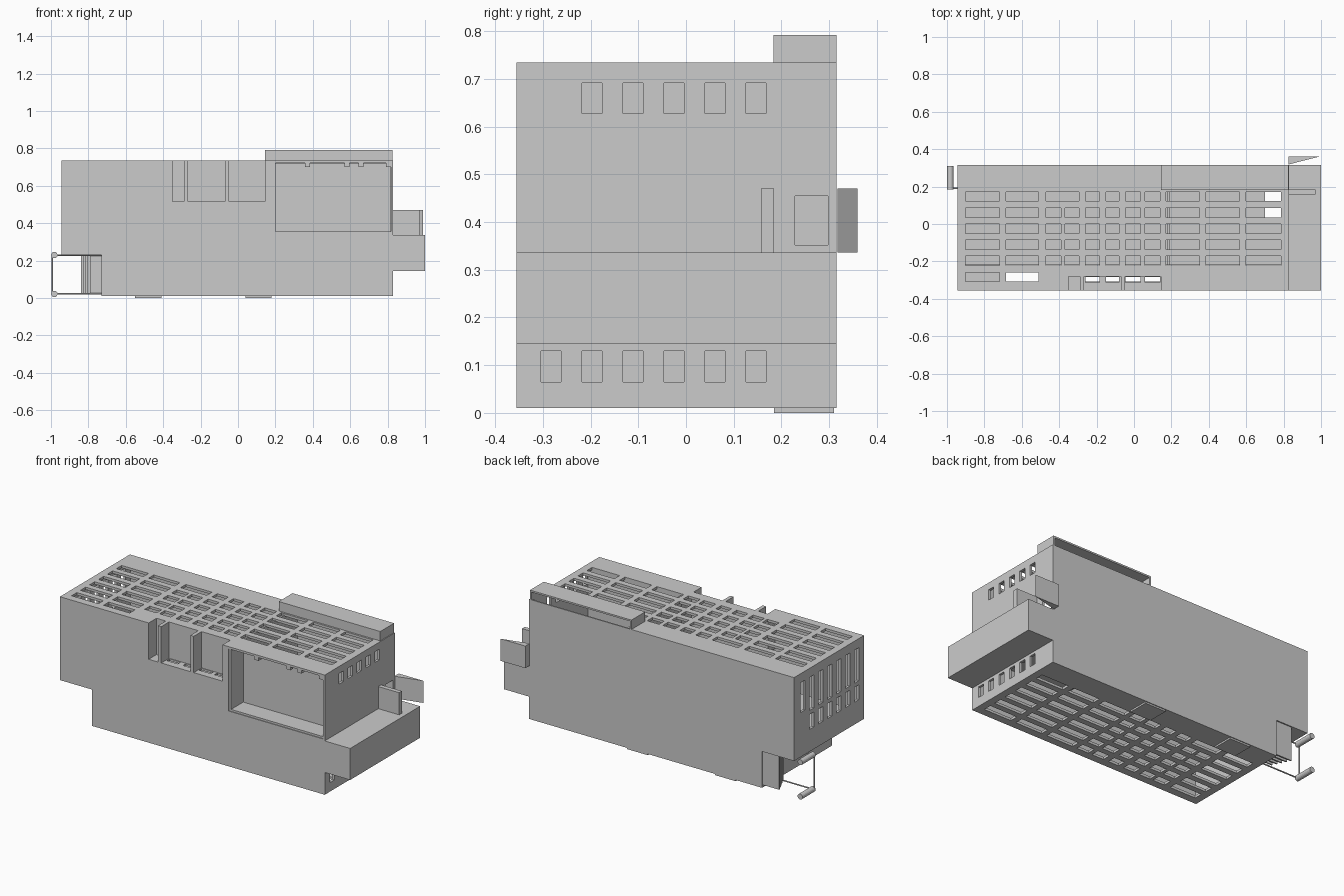
import bpy, bmesh, math
from mathutils import Vector, Matrix

if "Cube" in bpy.data.objects:
    bpy.data.objects.remove(bpy.data.objects["Cube"])

GREY = (0.6, 0.6, 0.6, 1)
mat = bpy.data.materials.new("plain grey")
mat.use_nodes = True
mat.diffuse_color = GREY
mat.node_tree.nodes["Principled BSDF"].inputs["Base Color"].default_value = GREY


def finish(name, bm):
    bmesh.ops.recalc_face_normals(bm, faces=bm.faces)
    me = bpy.data.meshes.new(name)
    bm.to_mesh(me)
    bm.free()
    me.materials.append(mat)
    ob = bpy.data.objects.new(name, me)
    bpy.context.collection.objects.link(ob)
    return ob


def boxes(name, spans):
    """One object made of boxes, each given as (x span, y span, z span)."""
    bm = bmesh.new()
    for span in spans:
        lo, hi = (Vector(p) for p in zip(*span))
        size = hi - lo
        bmesh.ops.create_cube(bm, size=1, matrix=Matrix.Translation((lo + hi) / 2) @ Matrix.Diagonal((*size, 1)))
    return finish(name, bm)


def prism(name, pts, axis, a, b):
    """Extrude a flat outline along y or z."""
    bm = bmesh.new()
    place = (lambda u, v, w: (u, w, v)) if axis == "y" else (lambda u, v, w: (u, v, w))
    face = bm.faces.new([bm.verts.new(place(u, v, a)) for u, v in pts])
    ext = bmesh.ops.extrude_face_region(bm, geom=[face])
    verts = [e for e in ext["geom"] if isinstance(e, bmesh.types.BMVert)]
    bmesh.ops.translate(bm, verts=verts, vec=place(0, 0, b - a))
    return finish(name, bm)


def rod(name, p, q, r, sides=16):
    p, q = Vector(p), Vector(q)
    bm = bmesh.new()
    rot = (q - p).to_track_quat("Z", "Y").to_matrix().to_4x4()
    bmesh.ops.create_cone(bm, cap_ends=True, segments=sides, radius1=r, radius2=r,
                          depth=(q - p).length, matrix=Matrix.Translation((p + q) / 2) @ rot)
    return finish(name, bm)


def cut(ob, cutter):
    mod = ob.modifiers.new("cut", "BOOLEAN")
    mod.operation, mod.solver, mod.object = "DIFFERENCE", "EXACT", cutter
    cutter.hide_render = True
    cutter.hide_viewport = True
    cutter.display_type = "WIRE"


# Main dimensions
L, STEP, R = -0.945, -0.73, 0.83
F, B = -0.355, 0.315
BOT, LEDGE, TOP = 0.01, 0.23, 0.735
T = 0.015


def step_outline(t):
    return [(L + t, LEDGE + t), (STEP + t, LEDGE + t), (STEP + t, BOT + t),
            (R - t, BOT + t), (R - t, TOP - t), (L + t, TOP - t)]


# Hollow stepped housing
body = prism("housing", step_outline(0), "y", F, B)
cut(body, prism("cavity_cutter", step_outline(T), "y", F + T, B - T))

# Ventilation slots
wide = [(-0.9, -0.72), (-0.685, -0.51), (0.17, 0.35), (0.385, 0.565), (0.6, 0.785)]
small = [(-0.47, -0.39), (-0.37, -0.295), (-0.26, -0.185), (-0.15, -0.08), (-0.045, 0.035), (0.06, 0.14)]
rows = [0.147 - 0.086 * i for i in range(6)]
slots = []
for i, y in enumerate(rows):
    ys = (y - 0.025, y + 0.025)
    inner = [(-0.47, -0.295)] + small[2:] if i == 0 else small
    upper = wide[:2] if i == 5 else wide + inner
    slots += [(xs, ys, (TOP - 0.03, TOP + 0.03)) for xs in upper]
    slots += [(xs, ys, (BOT - 0.03, BOT + 0.03)) for xs in wide[1:] + inner]

# End wall windows
for i, y in enumerate(rows):
    ys = (y - 0.021, y + 0.021)
    right = (R - 0.03, R + 0.03)
    slots.append((right, ys, (0.065, 0.13)))
    if i < 5:
        slots.append((right, ys, (0.628, 0.692)))
    left = (L - 0.03, L + 0.03)
    slots += [(left, ys, (0.48, 0.68)), (left, ys, (0.365, 0.455))]
slots.append((left, (0.21, 0.252), (0.5, 0.68)))
slots.append((right, (0.228, 0.298), (0.352, 0.455)))
cut(body, boxes("slot_cutter", slots))

# Front openings and the gap under the rear hood
cut(body, boxes("opening_cutter", [
    ((-0.35, 0.145), (F - 0.05, -0.28), (0.515, TOP + 0.05)),
    ((0.185, 0.818), (F - 0.05, F + 0.04), (0.345, 0.722)),
    ((0.16, 0.815), (0.2, B - 0.008), (TOP - 0.04, TOP + 0.05)),
]))

# Small front recess: back, sides, slotted floor and two posts
boxes("small_recess_lining", [
    ((-0.36, 0.155), (-0.28, -0.272), (0.505, TOP - 0.002)),
    ((-0.36, -0.35), (F + 0.002, -0.275), (0.505, TOP - 0.002)),
    ((0.145, 0.155), (F + 0.002, -0.275), (0.505, TOP - 0.002)),
])
floor = boxes("small_recess_floor", [((-0.35, 0.145), (F + 0.002, -0.275), (0.503, 0.515))])
cut(floor, boxes("floor_slot_cutter", [((a, b), (-0.312, -0.284), (0.45, 0.55)) for a, b in small[2:]]))
boxes("recess_posts", [((x, x + 0.022), (F, -0.278), (0.51, TOP)) for x in (-0.288, -0.07)])

# Large front recess and its clips
boxes("large_recess_lining", [
    ((0.185, 0.825), (-0.235, -0.225), (0.345, TOP - 0.01)),
    ((0.185, 0.2), (F + 0.004, -0.23), (0.345, TOP - 0.01)),
    ((0.185, 0.825), (F + 0.004, -0.23), (0.345, 0.357)),
])
boxes("recess_clips", [((x, x + 0.027), (F + 0.004, F + 0.03), (0.7, TOP - 0.01))
                       for x in (0.357, 0.57, 0.645, 0.79)])

# Inner shelf and divider
boxes("inner_shelf", [
    ((-0.935, 0.7), (-0.22, 0.305), (0.335, 0.345)),
    ((0.7, 0.82), (-0.22, 0.02), (0.335, 0.345)),
])
boxes("inner_divider", [((0.18, 0.19), (-0.22, 0.305), (0.345, 0.725))])

# Rear hood, open at the back
boxes("rear_hood", [
    ((0.145, 0.825), (0.183, B), (0.782, 0.792)),
    ((0.145, 0.825), (0.183, 0.193), (TOP - 0.005, 0.785)),
    ((0.145, 0.155), (0.183, B), (TOP - 0.005, 0.785)),
    ((0.815, 0.825), (0.183, B), (TOP - 0.005, 0.785)),
])

# Side box with upright plate and slanted flap
boxes("side_box", [((R - 0.005, 1.0), (F, B), (0.145, 0.336))])
boxes("side_plate", [((R - 0.005, 0.97), (0.157, 0.184), (0.33, 0.47))])
prism("side_flap", [(0.825, 0.318), (0.99, 0.36), (0.825, 0.36)], "z", 0.336, 0.47)

# Underside feet
boxes("feet", [((x, x + 0.14), (0.185, 0.31), (0, BOT + 0.002)) for x in (0.04, -0.55)])

# Upright slats under the step
boxes("step_slats", [((-0.84 + 0.012 * i, STEP + 0.005), (y, y + 0.008), (0.025, LEDGE + 0.002))
                     for i, y in enumerate([0.30, 0.275, 0.25, 0.225, 0.2])])

# Handle: two rollers on a thin frame
for name, z in (("upper", LEDGE), ("lower", 0.022)):
    rod(name + "_roller", (-0.982, 0.185, z), (-0.982, 0.31, z), 0.017)
    rod(name + "_frame_rod", (-0.985, 0.19, z), (STEP + 0.005, 0.19, z), 0.004, 8)
rod("upright_frame_rod", (-0.993, 0.19, 0.022), (-0.993, 0.19, LEDGE), 0.004, 8)
